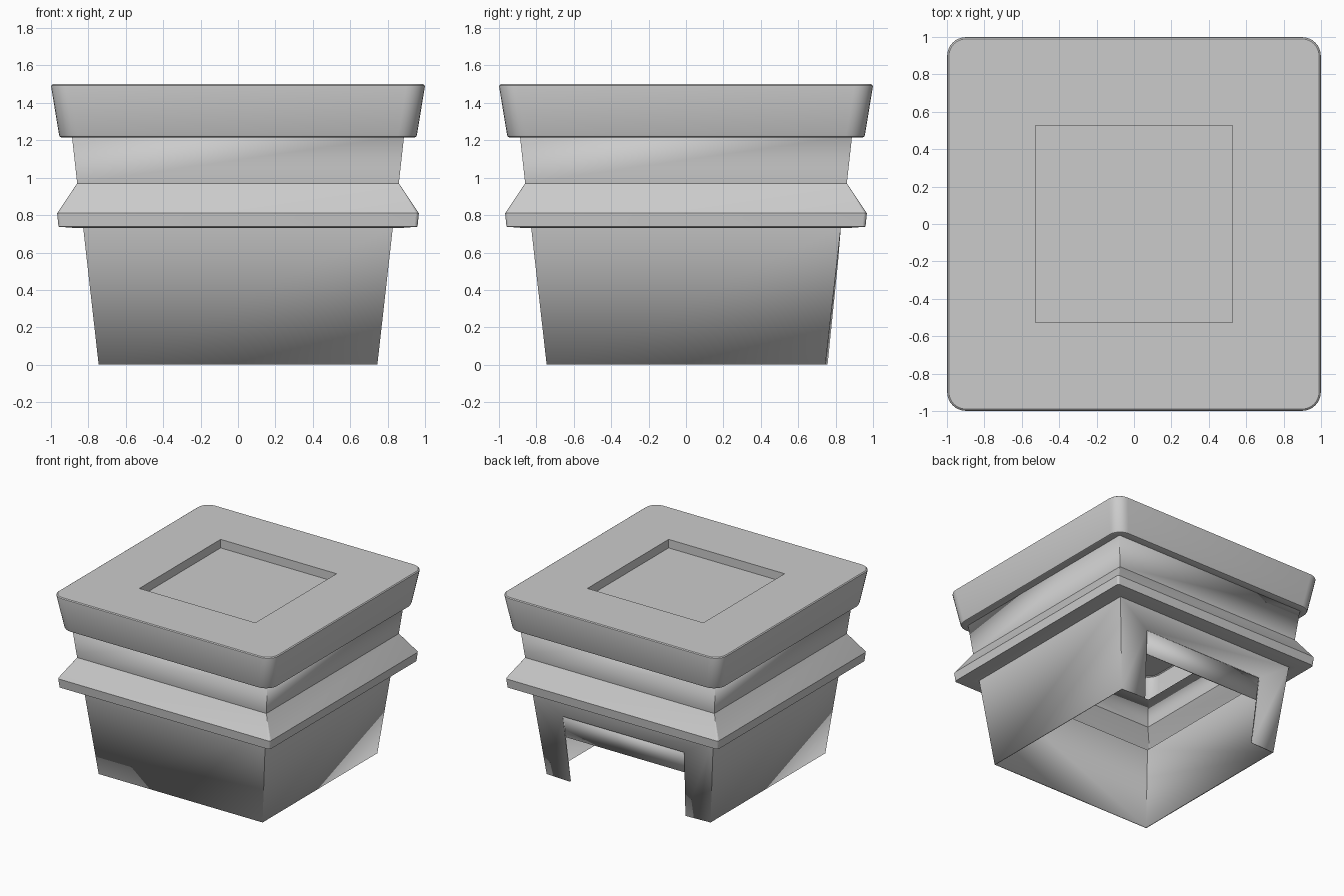
import bpy, bmesh, math

if "Cube" in bpy.data.objects:
    bpy.data.objects.remove(bpy.data.objects["Cube"])

SEG = 6  # segments per rounded corner


def ring(bm, half, radius, z):
    """Counter-clockwise rounded square; radius 0 collapses to sharp corners."""
    verts = []
    for k, (sx, sy) in enumerate([(1, 1), (-1, 1), (-1, -1), (1, -1)]):
        for j in range(SEG + 1):
            a = math.pi / 2 * (k + j / SEG)
            c = half - radius
            verts.append(bm.verts.new((sx * c + radius * math.cos(a),
                                       sy * c + radius * math.sin(a), z)))
    return verts


def loft(bm, profile, skip_back=False):
    """Skin the rings of (half width, corner radius, z); return the last ring."""
    rings = [ring(bm, *p) for p in profile]
    n = len(rings[0])
    for lvl, (a, b) in enumerate(zip(rings, rings[1:])):
        for i in range(n):
            if skip_back and lvl == 0 and i == SEG:
                continue
            j = (i + 1) % n
            bm.faces.new((a[i], a[j], b[j], b[i]))
    return rings[-1]


def finish(bm, name, angle=30):
    bmesh.ops.remove_doubles(bm, verts=bm.verts, dist=1e-4)
    bmesh.ops.dissolve_degenerate(bm, edges=bm.edges, dist=1e-4)
    me = bpy.data.meshes.new(name)
    bm.to_mesh(me)
    bm.free()
    ob = bpy.data.objects.new(name, me)
    bpy.context.collection.objects.link(ob)
    bpy.ops.object.select_all(action='DESELECT')
    ob.select_set(True)
    bpy.context.view_layer.objects.active = ob
    bpy.ops.object.shade_smooth_by_angle(angle=math.radians(angle))
    return ob


def quad(bm, *pts):
    bm.faces.new([bm.verts.new(p) for p in pts])


# Hollow body: tapered base, flared collar and neck
Z1 = 0.735
bm = bmesh.new()
loft(bm, [(0.745, 0, 0), (0.828, 0, Z1), (0.87, 0, 0.731), (0.96, 0.02, 0.738),
          (0.967, 0.02, 0.81), (0.86, 0, 0.97), (0.888, 0, 1.225)], skip_back=True)

# Back wall with the notch, its legs bulging slightly outward
lo, hi = (0.525, 0.757, 0), (0.553, 0.813, 0.55)
neg = lambda p: (-p[0], p[1], p[2])
bot, top = (0.745, 0.745, 0), (0.828, 0.828, Z1)
quad(bm, bot, lo, hi, top)
quad(bm, neg(lo), neg(bot), neg(top), neg(hi))
quad(bm, hi, neg(hi), neg(top), top)
body = finish(bm, "body", 10)
sol = body.modifiers.new("wall", 'SOLIDIFY')
sol.thickness = 0.012
sol.offset = -1

# Panel filling the top of the notch, set slightly inward
bm = bmesh.new()
p_lo, p_hi = (0.548, 0.782, 0.37), (0.555, 0.799, 0.56)
quad(bm, p_lo, neg(p_lo), neg(p_hi), p_hi)
panel = finish(bm, "notch_panel")
sol = panel.modifiers.new("wall", 'SOLIDIFY')
sol.thickness = 0.01
sol.offset = -1

# Cap: rounded flaring slab with a square recess, hollow underneath
bm = bmesh.new()
floor = loft(bm, [(0.888, 0, 1.22), (0.943, 0.09, 1.215), (0.953, 0.1, 1.219),
                  (0.957, 0.1, 1.23), (0.999, 0.1, 1.486), (0.998, 0.1, 1.494),
                  (0.99, 0.092, 1.5), (0.527, 0, 1.5), (0.527, 0, 1.43)])
bm.faces.new(floor)
finish(bm, "cap")
